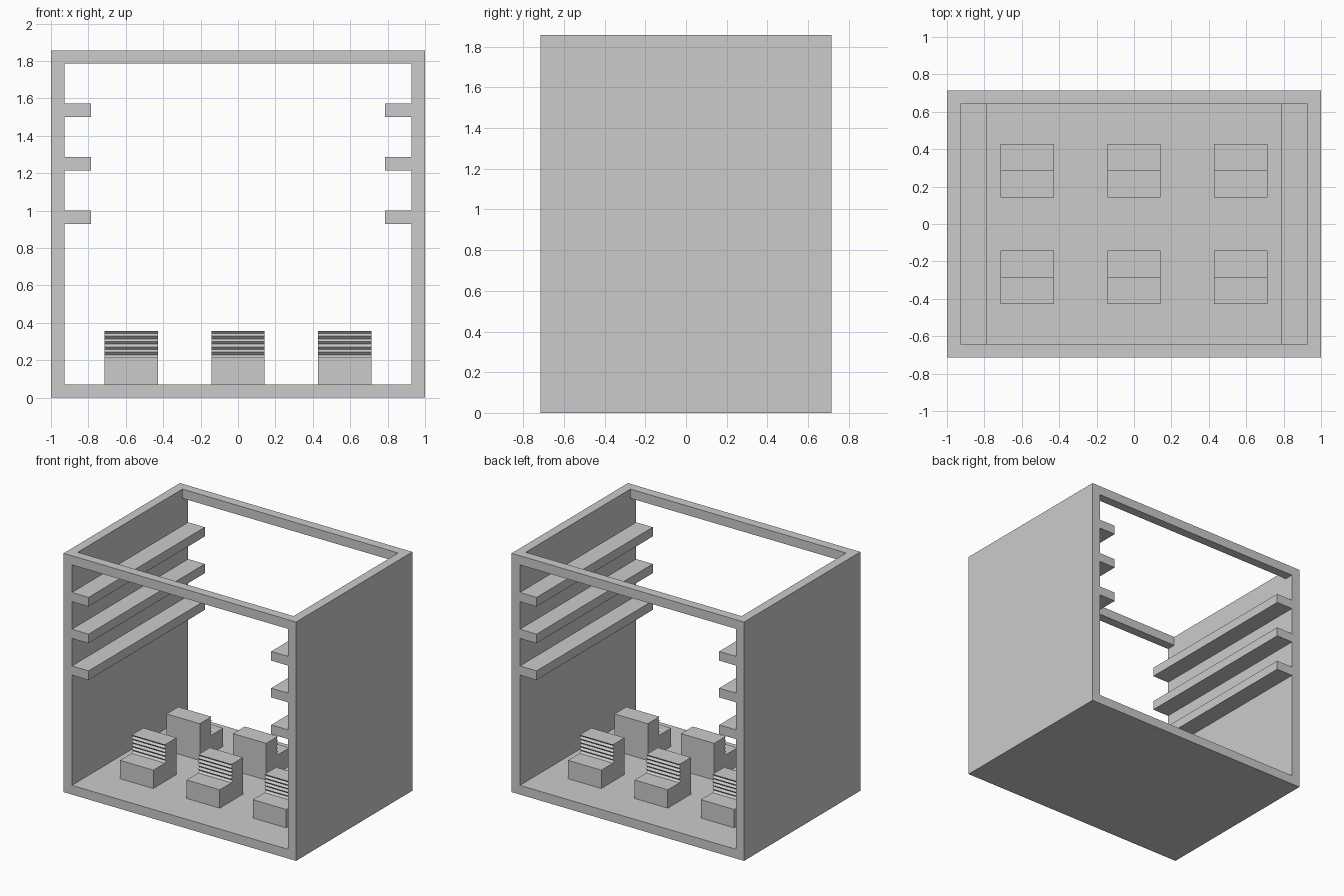
import bpy, bmesh

if "Cube" in bpy.data.objects:
    bpy.data.objects.remove(bpy.data.objects["Cube"])

U = 1 / 14            # module: wall thickness
X, Y, H = 14 * U, 10 * U, 26 * U

grey = bpy.data.materials.new("light grey")
grey.diffuse_color = (0.6, 0.6, 0.6, 1)
grey.use_nodes = True
grey.node_tree.nodes["Principled BSDF"].inputs["Base Color"].default_value = grey.diffuse_color


def extrude(name, profile, axis, a, b):
    """Extrude a 2D profile along axis: 'Y' profile is (x, z), 'X' profile is (y, z)."""
    def place(p, t):
        return (p[0], t, p[1]) if axis == 'Y' else (t, p[0], p[1])
    bm = bmesh.new()
    lo = [bm.verts.new(place(p, a)) for p in profile]
    hi = [bm.verts.new(place(p, b)) for p in profile]
    bm.faces.new(lo)
    bm.faces.new(hi)
    n = len(profile)
    for i in range(n):
        j = (i + 1) % n
        bm.faces.new((lo[i], lo[j], hi[j], hi[i]))
    bmesh.ops.recalc_face_normals(bm, faces=bm.faces)
    me = bpy.data.meshes.new(name)
    bm.to_mesh(me)
    bm.free()
    me.materials.append(grey)
    ob = bpy.data.objects.new(name, me)
    bpy.context.collection.objects.link(ob)
    return ob


def rect(x0, x1, z0, z1):
    return [(x0, z0), (x1, z0), (x1, z1), (x0, z1)]


# Floor slab between the walls
extrude("floor", rect(-X + U, X - U, 0, U), 'Y', -Y, Y)

# Side walls with three ledges each
for side, label in ((-1, "left"), (1, "right")):
    wall = [(side * X, H), (side * X, 0), (side * (X - U), 0)]
    for k in (13, 17, 21):
        wall += [(side * (X - d * U), (k + e) * U)
                 for d, e in ((1, 0), (3, 0), (3, 1), (1, 1))]
    wall.append((side * (X - U), H))
    extrude(label + "_wall_with_ledges", wall, 'Y', -Y, Y)

# Top beams across the open front and back
for side, label in ((-1, "front"), (1, "back")):
    y0, y1 = sorted((side * Y, side * (Y - U)))
    extrude(label + "_top_beam", rect(-X + U, X - U, H - U, H), 'Y', y0, y1)

# Seats in two rows, backrests to the middle, ribbed faces outward
RIBS, DEPTH = 5, 0.014
for side, label in ((-1, "front"), (1, "back")):
    seat = [(2 * U, U), (6 * U, U), (6 * U, 3 * U)]
    step = 2 * U / RIBS
    for i in range(RIBS):
        z = 3 * U + i * step
        seat += [(4 * U, z), (4 * U - DEPTH, z + step / 2)]
    seat += [(4 * U, 5 * U), (2 * U, 5 * U)]
    seat = [(side * y, z) for y, z in seat]
    for c, column in ((-8, "left"), (0, "middle"), (8, "right")):
        extrude(f"{label}_{column}_seat", seat, 'X', (c - 2) * U, (c + 2) * U)
